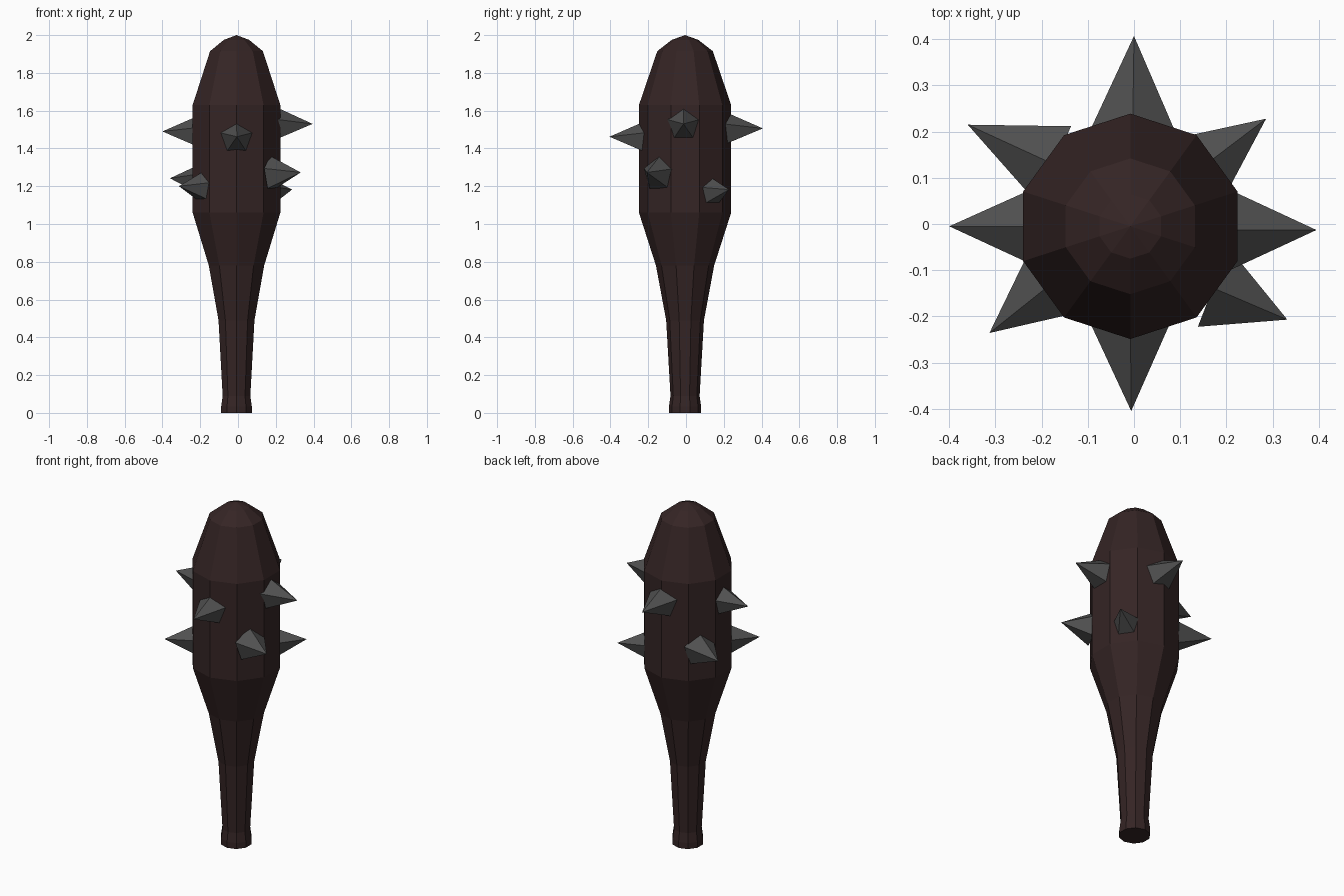
import bpy, bmesh, math
from mathutils import Vector

if "Cube" in bpy.data.objects:
    bpy.data.objects.remove(bpy.data.objects["Cube"])

CX, CY = -0.008, -0.005   # axis of the club
SIDES = 10


def material(name, color):
    m = bpy.data.materials.new(name)
    m.diffuse_color = (*color, 1)
    m.use_nodes = True
    m.node_tree.nodes["Principled BSDF"].inputs["Base Color"].default_value = m.diffuse_color
    return m


def make_object(name, bm, mat):
    bmesh.ops.recalc_face_normals(bm, faces=bm.faces)
    me = bpy.data.meshes.new(name)
    bm.to_mesh(me)
    bm.free()
    me.materials.append(mat)
    ob = bpy.data.objects.new(name, me)
    bpy.context.collection.objects.link(ob)
    return ob


wood = material("dark_wood", (0.035, 0.018, 0.018))
iron = material("iron", (0.08, 0.08, 0.08))

# Club body: ten-sided lathe from (radius, height) profile
profile = [(0.085, 0.0), (0.085, 0.035), (0.077, 0.09), (0.1, 0.49), (0.154, 0.78),
           (0.244, 1.06), (0.244, 1.63), (0.147, 1.915), (0.07, 1.975)]
bm = bmesh.new()
rings = []
for r, z in profile:
    angles = [math.pi / 2 + 2 * math.pi * i / SIDES for i in range(SIDES)]
    rings.append([bm.verts.new((CX + r * math.cos(a), CY + r * math.sin(a), z)) for a in angles])
for low, high in zip(rings, rings[1:]):
    for i in range(SIDES):
        j = (i + 1) % SIDES
        bm.faces.new((low[i], low[j], high[j], high[i]))
bm.faces.new(rings[0])
apex = bm.verts.new((CX, CY, 2.0))
for i in range(SIDES):
    bm.faces.new((rings[-1][i], rings[-1][(i + 1) % SIDES], apex))
make_object("club_body", bm, wood)


# Spikes: five-sided cones with one corner of the base pointing up
def spike(name, base, tip, radius):
    base, tip = Vector(base), Vector(tip)
    axis = (tip - base).normalized()
    side = axis.cross(Vector((0, 0, 1))).normalized()
    up = side.cross(axis)
    bm = bmesh.new()
    ring = []
    for i in range(5):
        a = 2 * math.pi * i / 5
        ring.append(bm.verts.new(base + radius * (up * math.cos(a) + side * math.sin(a))))
    point = bm.verts.new(tip)
    bm.faces.new(ring)
    for i in range(5):
        bm.faces.new((ring[i], ring[(i + 1) % 5], point))
    make_object(name, bm, iron)


# name, base centre (x, y, z), tip (x, y, z), base radius
spikes = [
    ("front", (-0.008, -0.205, 1.455), (-0.006, -0.405, 1.462), 0.096),
    ("back", (-0.003, 0.2, 1.5), (0.0, 0.407, 1.506), 0.098),
    ("right", (0.195, -0.013, 1.525), (0.395, -0.013, 1.53), 0.098),
    ("left", (-0.205, -0.006, 1.483), (-0.4, -0.005, 1.49), 0.094),
    ("front_right", (0.175, -0.14, 1.265), (0.332, -0.207, 1.273), 0.095),
    ("back_right", (0.15, 0.125, 1.17), (0.286, 0.228, 1.182), 0.084),
    ("front_left", (-0.18, -0.13, 1.195), (-0.313, -0.236, 1.2), 0.086),
    ("back_left", (-0.175, 0.13, 1.235), (-0.36, 0.215, 1.242), 0.095),
]
for name, base, tip, radius in spikes:
    spike("spike_" + name, base, tip, radius)
